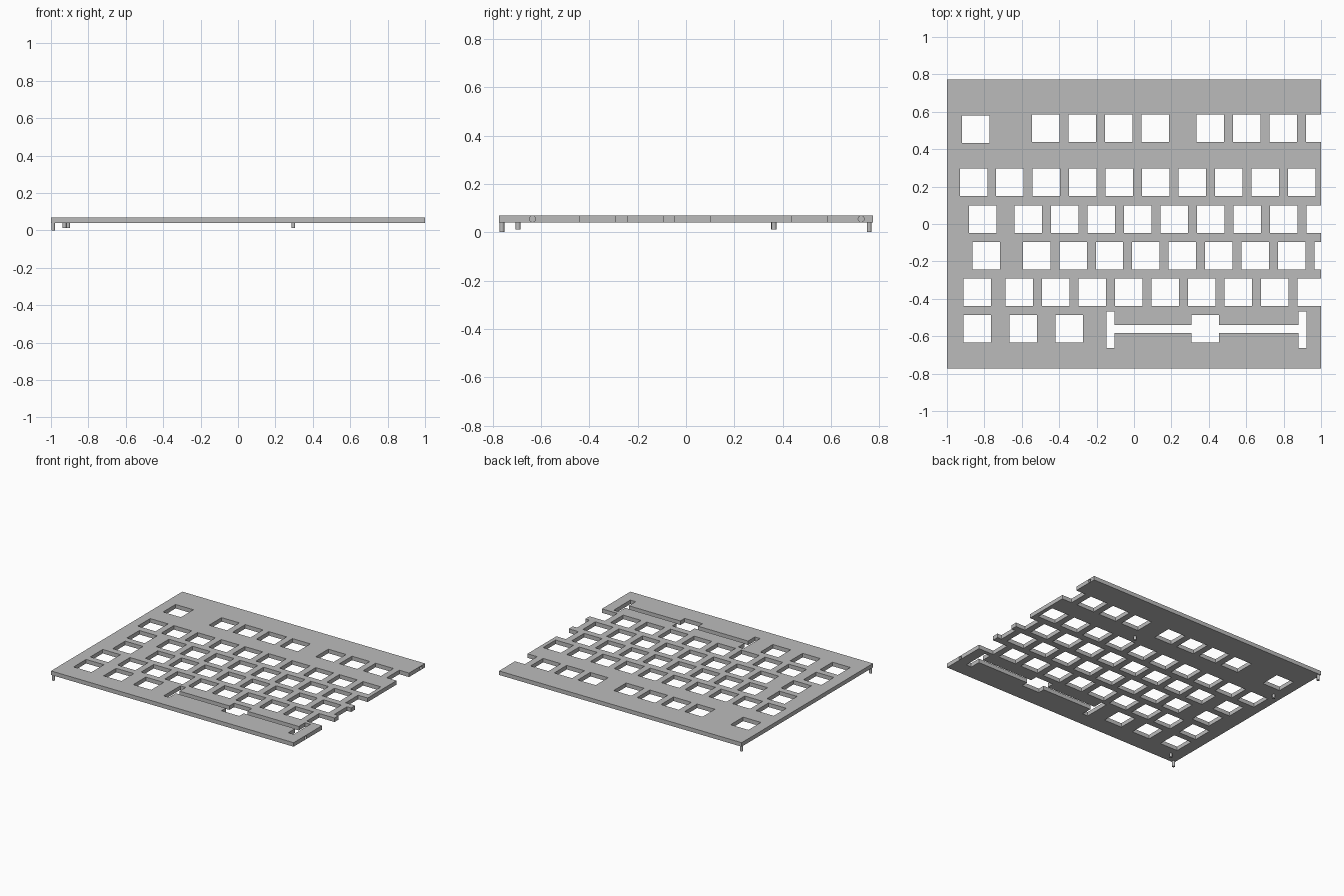
import bpy
import bmesh
from mathutils import Matrix, Vector

cube = bpy.data.objects.get("Cube")
if cube:
    bpy.data.objects.remove(cube, do_unlink=True)

BOTTOM, TOP = 0.04, 0.07
MID = (BOTTOM + TOP) / 2
HALF_Y = 0.773
PITCH = 0.195
KEY = 0.147

grey = bpy.data.materials.new("plate grey")
grey.use_nodes = True
colour = (0.5, 0.5, 0.5, 1)
grey.diffuse_color = colour
grey.node_tree.nodes["Principled BSDF"].inputs["Base Color"].default_value = colour


def add_box(bm, x0, x1, y0, y1, z0, z1):
    size = Vector((x1 - x0, y1 - y0, z1 - z0))
    centre = Vector((x0 + x1, y0 + y1, z0 + z1)) / 2
    matrix = Matrix.Translation(centre) @ Matrix.Diagonal(size).to_4x4()
    bmesh.ops.create_cube(bm, size=1, matrix=matrix)


def add_cylinder(bm, centre, radius, length, axis="Z"):
    turn = Matrix.Rotation(1.570796, 4, "Y") if axis == "X" else Matrix()
    bmesh.ops.create_cone(bm, cap_ends=True, segments=24, radius1=radius, radius2=radius,
                          depth=length, matrix=Matrix.Translation(centre) @ turn)


def make_object(name, bm):
    mesh = bpy.data.meshes.new(name)
    bm.to_mesh(mesh)
    bm.free()
    mesh.materials.append(grey)
    obj = bpy.data.objects.new(name, mesh)
    bpy.context.collection.objects.link(obj)
    return obj


# Switch plate blank
bm = bmesh.new()
add_box(bm, -1, 1, -HALF_Y, HALF_Y, BOTTOM, TOP)
plate = make_object("switch_plate", bm)

# Key openings: row y, then (first x, count) for each evenly spaced run
rows = [
    (0.512, [(-0.472, 4), (0.408, 4)]),
    (0.223, [(-0.858, 10)]),
    (0.025, [(-0.809, 1), (-0.565, 9)]),
    (-0.169, [(-0.790, 1), (-0.521, 9)]),
    (-0.365, [(-0.838, 1), (-0.613, 9)]),
    (-0.560, [(-0.838, 1), (-0.591, 1), (-0.346, 1), (0.381, 1)]),
]
openings = [(-0.847, 0.506)]
for y, runs in rows:
    for first, count in runs:
        openings += [(first + i * PITCH, y) for i in range(count)]

cut = bmesh.new()
h = KEY / 2
for x, y in openings:
    add_box(cut, x - h, x + h, y - h, y + h, 0, 0.2)

# Long key stabiliser slot with a cross slot at each end
add_box(cut, -0.12, 0.9, -0.583, -0.540, -0.01, 0.21)
for x in (-0.126, 0.901):
    add_box(cut, x - 0.022, x + 0.022, -0.663, -0.467, -0.02, 0.22)

# Joining pin sockets in the right edge
for y in (-0.635, 0.725):
    add_cylinder(cut, (1, y, MID), 0.0125, 0.1, "X")

cutter = make_object("opening_cutter", cut)
cutter.hide_render = True
mod = plate.modifiers.new("openings", "BOOLEAN")
mod.operation = "DIFFERENCE"
mod.solver = "EXACT"
mod.use_self = True
mod.object = cutter
bpy.context.view_layer.objects.active = plate
bpy.ops.object.modifier_apply(modifier=mod.name)
bpy.data.objects.remove(cutter, do_unlink=True)

# Feet: long ones at the left corners, short ones further in
feet = [
    ("front_corner_foot", -0.988, -0.762, 0),
    ("back_corner_foot", -0.988, 0.758, 0),
    ("front_inner_foot", -0.908, -0.695, 0.012),
    ("back_inner_foot", -0.928, 0.362, 0.012),
    ("middle_foot", 0.296, 0.364, 0.012),
]
for name, x, y, z in feet:
    bm = bmesh.new()
    top = BOTTOM + 0.005
    add_cylinder(bm, (x, y, (z + top) / 2), 0.01, top - z)
    foot = make_object(name, bm)
    bpy.ops.object.select_all(action="DESELECT")
    foot.select_set(True)
    bpy.context.view_layer.objects.active = foot
    bpy.ops.object.shade_smooth_by_angle()
